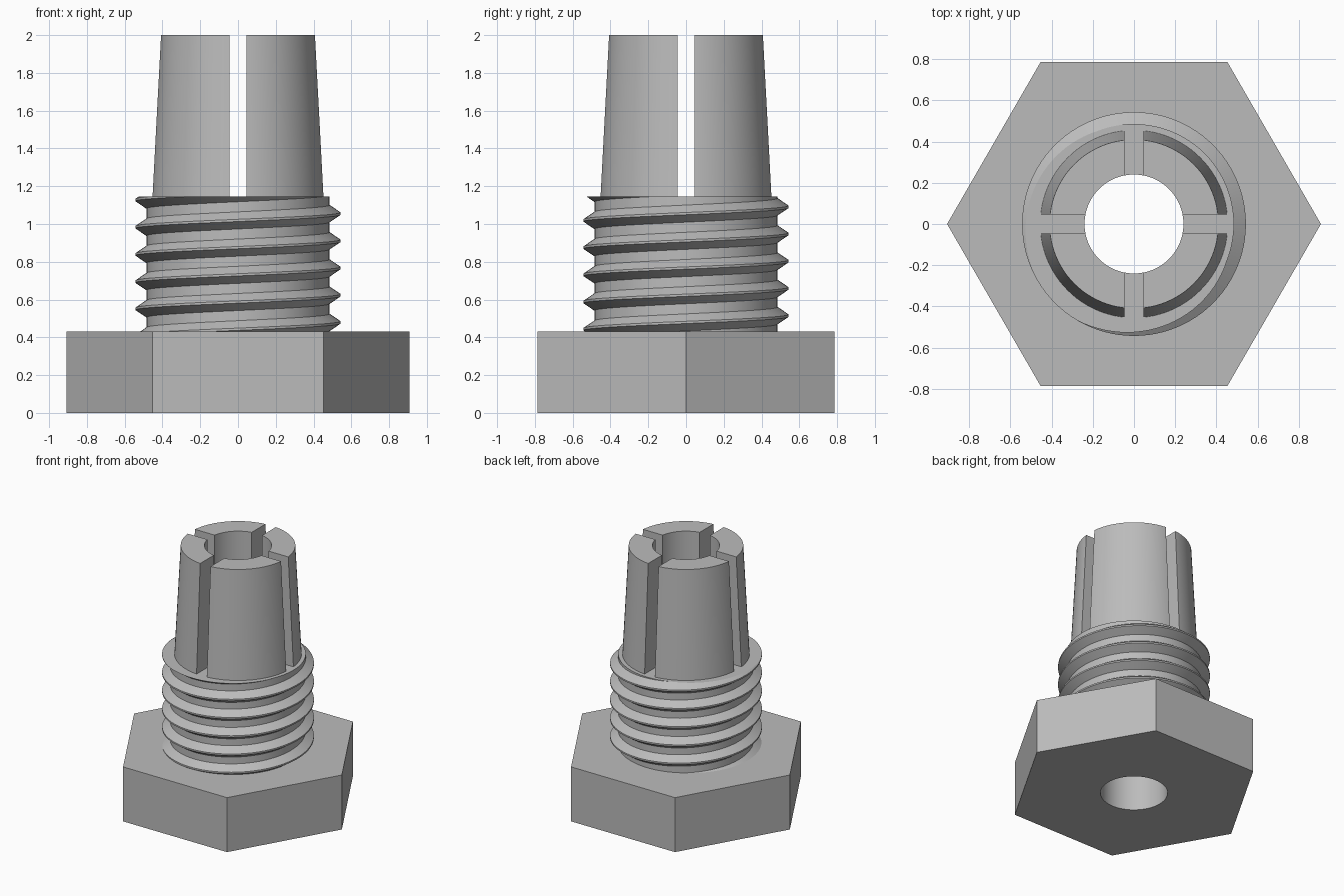
import bpy, bmesh, math
from mathutils import Vector

if "Cube" in bpy.data.objects:
    bpy.data.objects.remove(bpy.data.objects["Cube"])

HEAD_TOP, SHOULDER, TOP = 0.43, 1.145, 2.0
BORE, SHANK, CREST = 0.24, 0.485, 0.543
PITCH, SEGMENTS = 0.144, 96

steel = bpy.data.materials.new("grey_steel")
steel.use_nodes = True
colour = (0.5, 0.5, 0.5, 1)
steel.diffuse_color = colour
steel.node_tree.nodes["Principled BSDF"].inputs["Base Color"].default_value = colour


def finish(obj):
    """Give the part its colour and smooth its round surfaces."""
    obj.data.materials.clear()
    obj.data.materials.append(steel)
    bpy.ops.object.select_all(action='DESELECT')
    obj.select_set(True)
    bpy.context.view_layer.objects.active = obj
    bpy.ops.object.shade_smooth_by_angle(angle=math.radians(25))


def frustum(name, r_low, r_high, z_low, z_high, sides=SEGMENTS, turn=0):
    bpy.ops.mesh.primitive_cone_add(
        vertices=sides, radius1=r_low, radius2=r_high, depth=z_high - z_low,
        location=(0, 0, (z_low + z_high) / 2), rotation=(0, 0, turn))
    obj = bpy.context.object
    obj.name = name
    return obj


def box(name, size, centre):
    bpy.ops.mesh.primitive_cube_add(size=1, location=centre)
    obj = bpy.context.object
    obj.name = name
    obj.scale = size
    return obj


def cut(obj, cutters):
    """Subtract the cutters and bake the result."""
    bpy.context.view_layer.objects.active = obj
    for cutter in cutters:
        cutter.hide_render = True
        mod = obj.modifiers.new("cut", 'BOOLEAN')
        mod.operation = 'DIFFERENCE'
        mod.solver = 'EXACT'
        mod.object = cutter
        bpy.ops.object.modifier_apply(modifier=mod.name)


# Hexagonal head, threaded shank core and tapered collet
head = frustum("hex_head", 0.907, 0.907, 0, HEAD_TOP, sides=6, turn=math.pi / 2)
shank = frustum("shank", SHANK, SHANK, HEAD_TOP, SHOULDER)
collet = frustum("collet_jaws", 0.455, 0.41, SHOULDER, TOP)

# Through bore, and two crossing slots that split the collet into four jaws
bore = frustum("bore_cutter", BORE, BORE, -1, 3)
middle = (0, 0, SHOULDER + 0.4)
slots = [box("slot_cutter_x", (2, 0.09, 2), middle),
         box("slot_cutter_y", (0.09, 2, 2), middle)]
for part in (head, shank):
    cut(part, [bore])
cut(collet, [bore] + slots)
for cutter in [bore] + slots:
    bpy.data.objects.remove(cutter)

# Right-handed thread: a ridge profile swept up a helix, trimmed at both ends
ridge = [(0.475, -0.052), (CREST, -0.006), (CREST, 0.006), (0.475, 0.052)]
bm = bmesh.new()
rows = []
turns = 7
for i in range(turns * SEGMENTS + 1):
    angle = math.tau * i / SEGMENTS
    z = 0.335 + PITCH * i / SEGMENTS
    rows.append([bm.verts.new((r * math.cos(angle), r * math.sin(angle), z + dz))
                 for r, dz in ridge])
for a, b in zip(rows, rows[1:]):
    for k in range(len(ridge)):
        n = (k + 1) % len(ridge)
        bm.faces.new((a[k], b[k], b[n], a[n]))
for z, direction in ((HEAD_TOP, -1), (SHOULDER, 1)):
    result = bmesh.ops.bisect_plane(
        bm, geom=bm.verts[:] + bm.edges[:] + bm.faces[:], dist=1e-6,
        plane_co=Vector((0, 0, z)), plane_no=Vector((0, 0, direction)),
        clear_outer=True)
    rim = [e for e in result["geom_cut"] if isinstance(e, bmesh.types.BMEdge)]
    bmesh.ops.triangle_fill(bm, edges=rim, use_beauty=True)
bmesh.ops.recalc_face_normals(bm, faces=bm.faces[:])
mesh = bpy.data.meshes.new("thread")
bm.to_mesh(mesh)
bm.free()
thread = bpy.data.objects.new("thread", mesh)
bpy.context.collection.objects.link(thread)

for part in (head, shank, collet, thread):
    finish(part)
